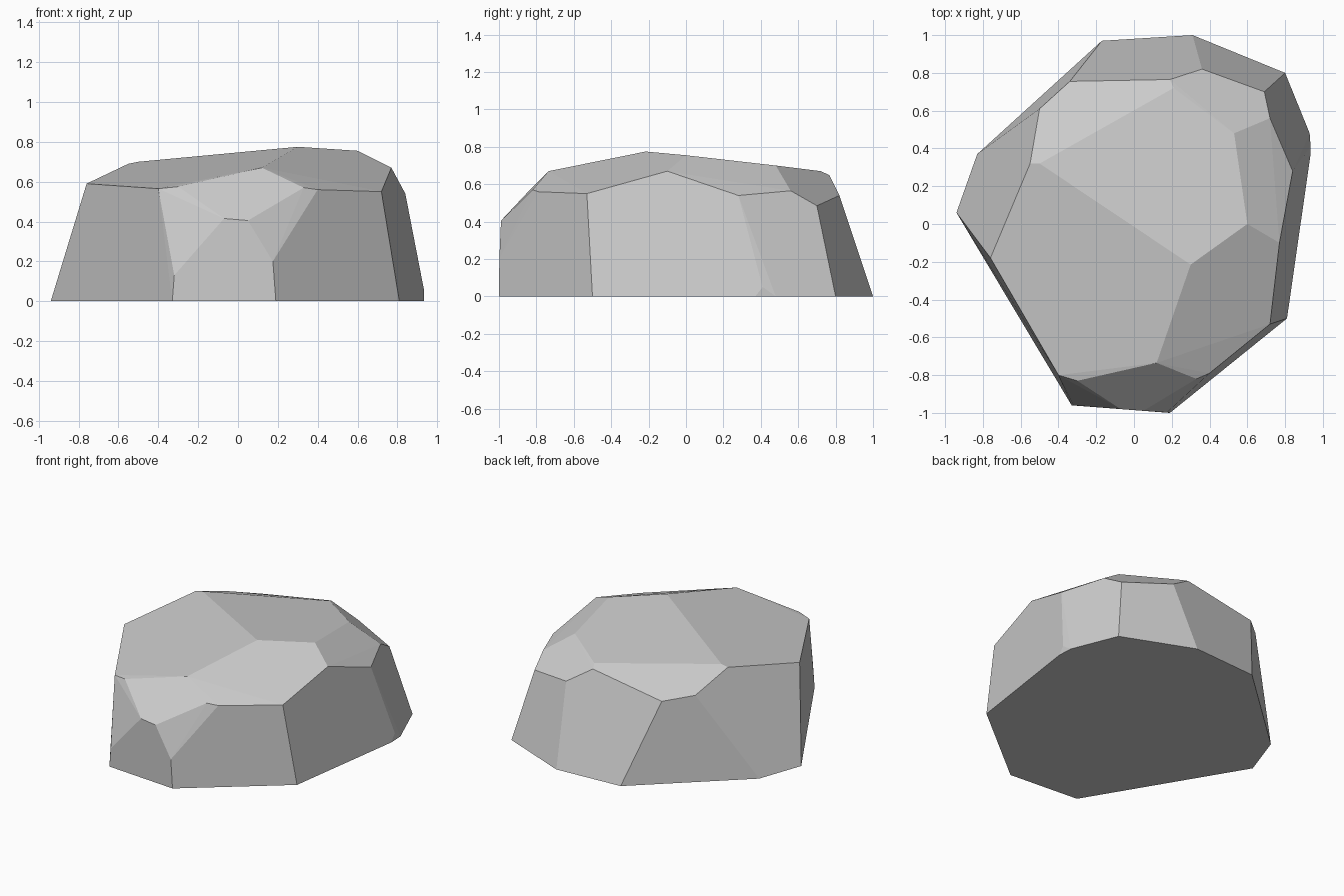
import bpy
import bmesh
import math

cube = bpy.data.objects.get("Cube")
if cube:
    bpy.data.objects.remove(cube, do_unlink=True)


def make_material(name, grey):
    material = bpy.data.materials.new(name)
    material.use_nodes = True
    colour = (grey, grey, grey, 1)
    material.diffuse_color = colour
    material.node_tree.nodes["Principled BSDF"].inputs["Base Color"].default_value = colour
    return material


def build_faceted_stone(name, corners, material):
    """Wrap the corner points in a convex shell and merge its flat facets."""
    bm = bmesh.new()
    for corner in corners:
        bm.verts.new(corner)
    hull = bmesh.ops.convex_hull(bm, input=list(bm.verts))
    spare = {item for item in hull["geom_interior"] + hull["geom_unused"]
             if isinstance(item, bmesh.types.BMVert)}
    bmesh.ops.delete(bm, geom=list(spare), context="VERTS")
    bmesh.ops.dissolve_limit(bm, angle_limit=math.radians(2),
                             verts=list(bm.verts), edges=list(bm.edges))
    bmesh.ops.recalc_face_normals(bm, faces=list(bm.faces))
    mesh = bpy.data.meshes.new(name)
    bm.to_mesh(mesh)
    bm.free()
    mesh.materials.append(material)
    stone = bpy.data.objects.new(name, mesh)
    bpy.context.scene.collection.objects.link(stone)
    return stone


# Outline on the ground
footprint = [(-.94, .06), (-.33, -.96), (.19, -1), (.81, -.5), (.935, .37),
             (.93, .48), (.8, .8), (.31, 1), (-.17, .97), (-.83, .37)]
base = [(x, y, 0) for x, y in footprint]

# Steep front facet
front = [(-.32, -.96, .13), (.175, -.998, .2), (.05, -.989, .405), (-.07, -.98, .415)]

# Shoulder where the walls turn into the sloping top
shoulder_front = [(-.76, -.18, .59), (-.4, -.8, .565), (-.3, -.83, .575),
                  (.12, -.735, .67), (.33, -.82, .57), (.4, -.79, .56)]
shoulder_left = [(.72, -.53, .55), (.77, -.1, .67), (.84, .28, .54),
                 (.72, .56, .565), (.69, .7, .485), (.935, .41, .05)]
shoulder_back = [(.36, .82, .54), (.19, .765, .65), (-.34, .755, .56),
                 (-.5, .61, .59), (-.55, .32, .69)]

# Nearly level crown
crown = [(.3, -.215, .775), (.6, 0, .755), (.53, .48, .7), (.21, .72, .67), (-.5, .32, .7)]

stone_grey = make_material("stone grey", .6)
build_faceted_stone("boulder",
                    base + front + shoulder_front + shoulder_left + shoulder_back + crown,
                    stone_grey)
